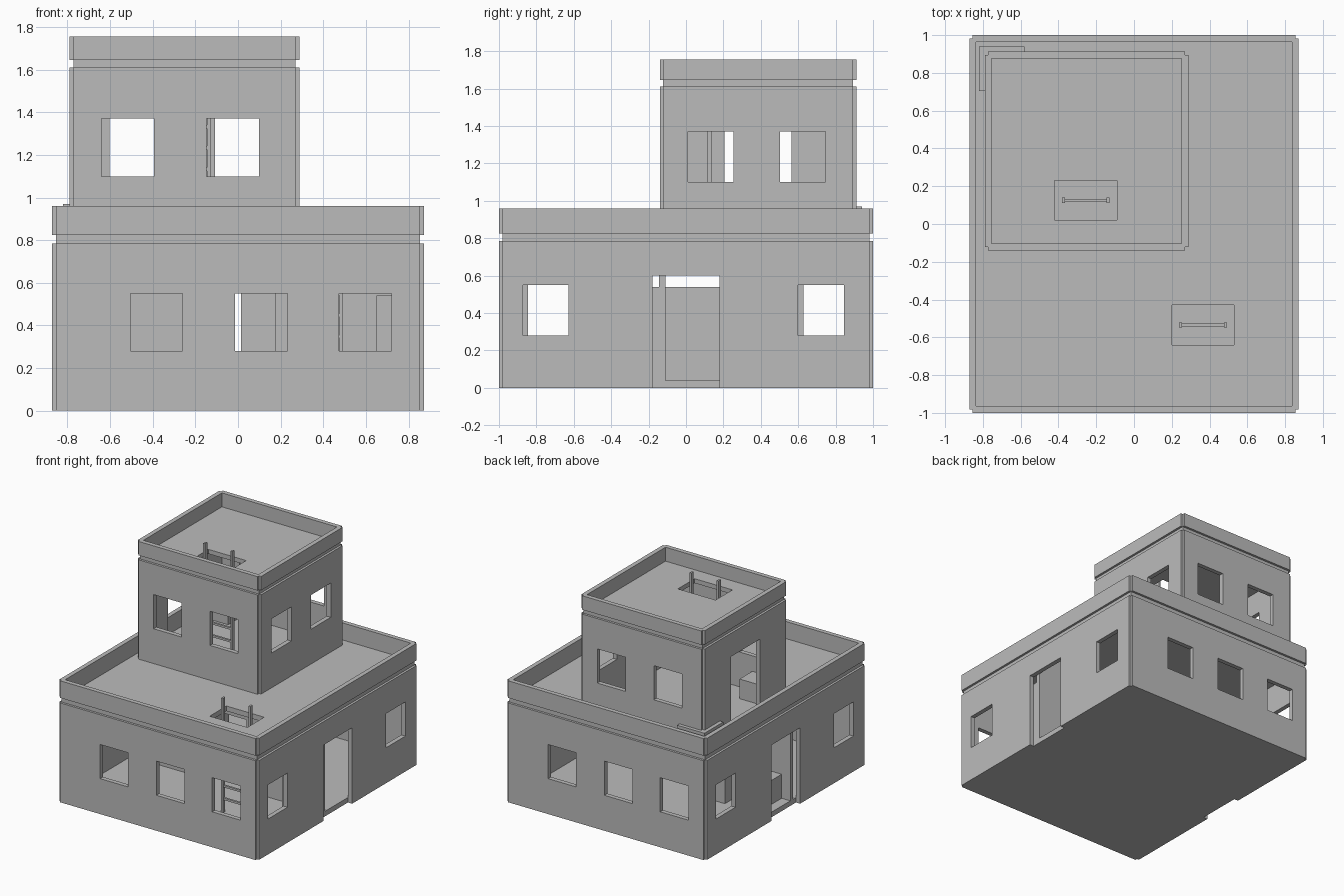
import bpy
from mathutils import Vector

cube = bpy.data.objects.get("Cube")
if cube:
    bpy.data.objects.remove(cube, do_unlink=True)

plaster = bpy.data.materials.new("grey_plaster")
plaster.use_nodes = True
GREY = (0.5, 0.5, 0.5, 1)
plaster.diffuse_color = GREY
plaster.node_tree.nodes["Principled BSDF"].inputs["Base Color"].default_value = GREY

T, N = 0.036, 0.018      # wall thickness, corner notch and groove depth


def box(name, x, y, z, holes=()):
    """Box from (min, max) ranges, with box-shaped holes cut out."""
    bpy.ops.mesh.primitive_cube_add(size=1)
    ob = bpy.context.object
    ob.name = name
    lo, hi = Vector((x[0], y[0], z[0])), Vector((x[1], y[1], z[1]))
    for v in ob.data.vertices:
        v.co = Vector([lo[i] if v.co[i] < 0 else hi[i] for i in range(3)])
    ob.data.materials.append(plaster)
    cutters = [box("cutter", *h) for h in holes]
    for c in cutters:
        mod = ob.modifiers.new("opening", 'BOOLEAN')
        mod.operation, mod.solver, mod.object = 'DIFFERENCE', 'EXACT', c
    if cutters:
        deps = bpy.context.evaluated_depsgraph_get()
        mesh = bpy.data.meshes.new_from_object(ob.evaluated_get(deps))
        ob.modifiers.clear()
        ob.data = mesh
        for c in cutters:
            bpy.data.objects.remove(c, do_unlink=True)
    return ob


def ring(name, x, y, z, openings=None):
    """Four walls with notched corners; openings are (start, end, bottom, top)."""
    openings = openings or {}
    along_x, along_y = (x[0] + N, x[1] - N), (y[0] + N, y[1] - N)
    sides = {"front": (y[0], y[0] + T), "back": (y[1] - T, y[1]),
             "left": (x[1] - T, x[1]), "right": (x[0], x[0] + T)}
    for side, r in sides.items():
        wide = (r[0] - 0.05, r[1] + 0.05)
        ops = openings.get(side, ())
        if side in ("front", "back"):
            cuts = [((a, b), wide, (c, d)) for a, b, c, d in ops]
            box(f"{name}_{side}", along_x, r, z, cuts)
        else:
            cuts = [(wide, (a, b), (c, d)) for a, b, c, d in ops]
            box(f"{name}_{side}", r, along_y, z, cuts)


def slab(name, x, y, z, hole):
    box(name, (x[0] + N, x[1] - N), (y[0] + N, y[1] - N), z,
        [(hole[0], hole[1], (z[0] - 0.1, z[1] + 0.1))])


def ladder(name, xs, y, bottom, top):
    for side, x in zip(("right", "left"), xs):
        box(f"{name}_pole_{side}", (x - 0.008, x + 0.008), (y - 0.014, y + 0.014), (bottom, top))
    z = bottom + 0.1
    while z < top - 0.14:
        box(f"{name}_rung", xs, (y - 0.008, y + 0.008), (z, z + 0.016))
        z += 0.1


def windows(starts, bottom, width=0.245, height=0.27):
    return [(s, s + width, bottom, bottom + height) for s in starts]


# Ground storey
X, Y = (-0.872, 0.872), (-1, 1)
door = [(-0.18, 0.18, -0.05, 0.6)]
ring("ground_wall", X, Y, (0, 0.785), {
    "front": windows((-0.505, -0.013, 0.475), 0.28),
    "back": windows((-0.72, -0.232, 0.26), 0.28),
    "left": windows((-0.872, 0.6), 0.28) + door,
    "right": windows((-0.845, 0.627), 0.28) + door})
box("ground_floor", (X[0] + T, X[1] - T), (Y[0] + T, Y[1] - T), (0, 0.04))
box("partition_wall", (X[0] + T, X[1] - T), (-0.145, -0.109), (0.01, 0.785),
    [((-0.18, 0.175), (-0.2, 0), (0.04, 0.6))])
slab("ground_roof", X, Y, (0.785, 0.825), ((0.2, 0.53), (-0.64, -0.43)))
ring("ground_parapet", X, Y, (0.825, 0.96))
ladder("ground_ladder", (0.245, 0.485), -0.535, 0.04, 0.945)

# Upper storey
X, Y = (-0.79, 0.288), (-0.14, 0.912)
ring("tower_wall", X, Y, (0.825, 1.61), {
    "front": windows((-0.64, -0.147), 1.1),
    "back": windows((-0.602, -0.108), 1.1),
    "left": windows((0.01, 0.502), 1.1),
    "right": [(0.205, 0.565, 0.8, 1.425)]})
slab("tower_roof", X, Y, (1.61, 1.645), ((-0.42, -0.09), (0.02, 0.23)))
ring("tower_parapet", X, Y, (1.645, 1.755))
ladder("tower_ladder", (-0.374, -0.137), 0.125, 0.825, 1.75)

# Furnishings
box("corner_crate", (-0.82, -0.58), (0.705, 0.94), (0.825, 0.97))
box("tower_crate", (-0.75, -0.51), (-0.1, 0.06), (0.825, 0.98))
box("ground_crate", (-0.76, -0.52), (-0.109, 0.05), (0.04, 0.23))
box("inner_cabinet", (-0.48, -0.22), (-0.109, 0.2), (0.04, 0.54))
box("front_cabinet", (0.65, 0.836), (-0.38, -0.145), (0.04, 0.54))
